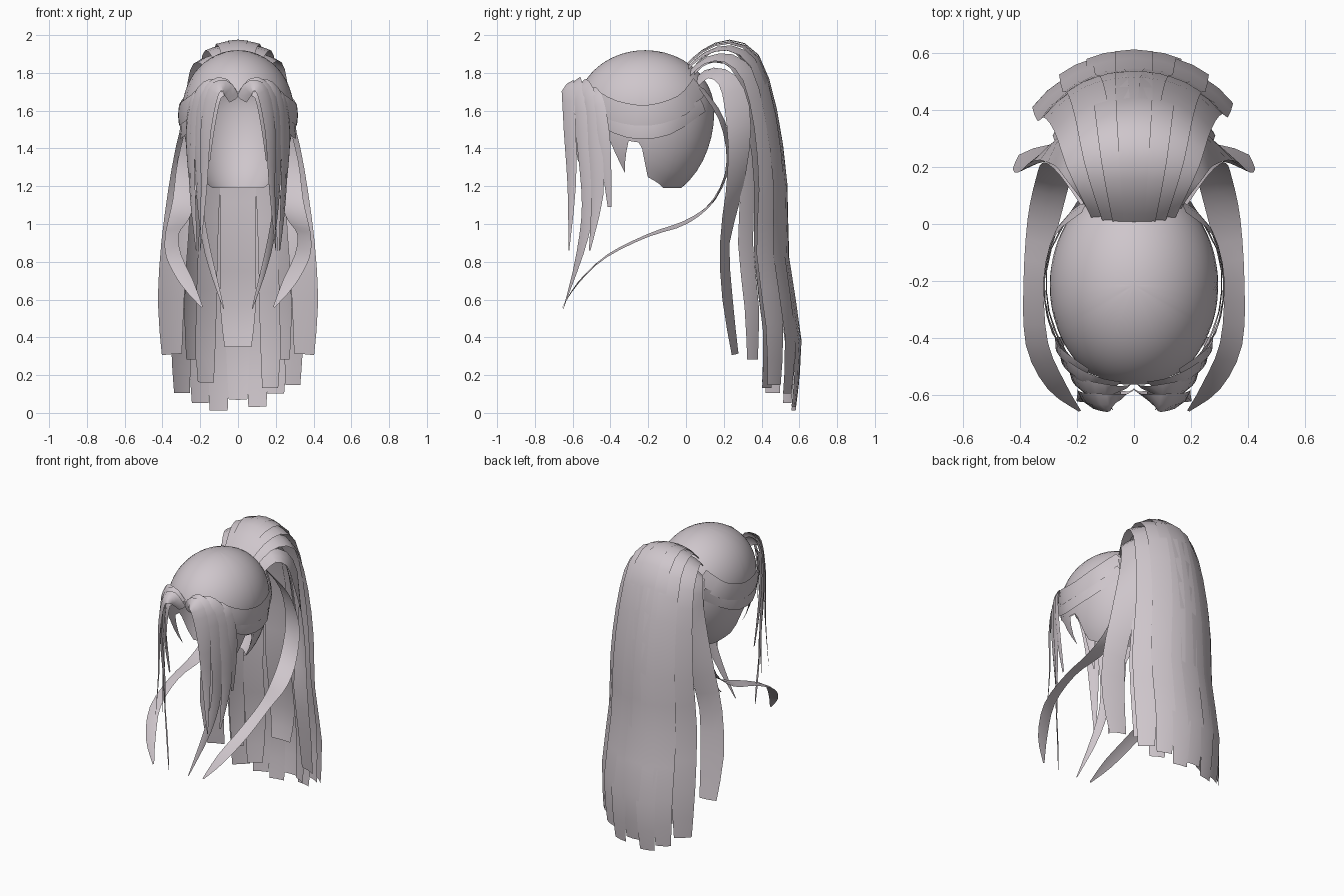
import bpy, math
from mathutils import Vector as V

if "Cube" in bpy.data.objects:
    bpy.data.objects.remove(bpy.data.objects["Cube"])

mat = bpy.data.materials.new("pale mauve grey")
mat.diffuse_color = (0.62, 0.565, 0.60, 1)
mat.use_nodes = True
mat.node_tree.nodes["Principled BSDF"].inputs["Base Color"].default_value = mat.diffuse_color


def make(name, verts, faces):
    me = bpy.data.meshes.new(name)
    me.from_pydata(verts, [], faces)
    me.materials.append(mat)
    me.polygons.foreach_set("use_smooth", [True] * len(faces))
    ob = bpy.data.objects.new(name, me)
    bpy.context.collection.objects.link(ob)
    return ob


def smooth(vals, steps):
    """Catmull-Rom samples through a list of vectors."""
    out, n = [], len(vals)
    for i in range(n - 1):
        a, b, c, d = (vals[max(0, min(n - 1, i + k))] for k in (-1, 0, 1, 2))
        for s in range(steps):
            t = s / steps
            out.append(0.5 * (2 * b + (c - a) * t + (2 * a - 5 * b + 4 * c - d) * t * t
                              + (3 * b - a - 3 * c + d) * t ** 3))
    return out + [vals[-1]]


def strip(name, pts, widths, centre=None, side=None, mirror=False, steps=3, bulge=0.1, centre_end=None):
    """Ribbon of hair facing away from a centre axis, or lying along a side vector."""
    if mirror:
        pts = [(-x, y, z) for x, y, z in pts]
        if side:
            side = (-side[0], side[1], side[2])
    p = smooth([V(q) for q in pts], steps)
    w = smooth([V((q, 0, 0)) for q in widths], steps)
    verts, faces = [], []
    for i, q in enumerate(p):
        tan = (p[min(i + 1, len(p) - 1)] - p[max(i - 1, 0)]).normalized()
        if side:
            across = V(side)
            across = (across - tan * across.dot(tan)).normalized()
        else:
            c = V(centre)
            if centre_end:  # twist towards a second axis on the way down
                t = min(1, max(0, (i / (len(p) - 1) - 0.4) / 0.35))
                c = c.lerp(V(centre_end), t)
            c.z = min(q.z, c.z)
            across = tan.cross(q - c).normalized()
        out = across.cross(tan)
        h = max(w[i].x, 0.004) / 2
        verts += [q - across * h, q + out * h * bulge, q + across * h]
        if i:
            k = 3 * i
            faces += [(k - 3, k - 2, k + 1, k), (k - 2, k - 1, k + 2, k + 1)]
    return make(name, verts, faces)


# Skull cap: ellipsoid trimmed by a hem height that depends on the angle from the front
HEM = [(0, 1.70), (28, 1.67), (42, 1.52), (56, 1.46), (66, 1.27), (75, 1.44),
       (86, 1.43), (92, 1.25), (120, 1.19), (180, 1.19)]


def hem(a):
    for (a0, z0), (a1, z1) in zip(HEM, HEM[1:]):
        if a <= a1:
            return z0 + (z1 - z0) * (a - a0) / (a1 - a0)


def radius(z):
    h = 0.32 if z > 1.6 else 0.48
    return math.sqrt(max(0, 1 - ((z - 1.6) / h) ** 2))


cols, rows = 120, 18
verts, faces = [(0, -0.215, 1.92)], []
for c in range(cols):
    deg = c * 360 / cols
    low = hem(min(deg, 360 - deg))
    h = 0.32 if low > 1.6 else 0.48
    end = math.pi / 2 - math.asin((low - 1.6) / h)
    for r in range(1, rows + 1):
        th = end * r / rows
        z = 1.6 + math.cos(th) * (0.32 if th < math.pi / 2 else 0.48)
        f, a = radius(z), math.radians(deg)
        verts.append((0.295 * f * math.sin(a), -0.215 - 0.365 * f * math.cos(a), z))
for c in range(cols):
    a, b = 1 + c * rows, 1 + (c + 1) % cols * rows
    faces.append((0, a, b))
    faces += [(a + r, a + r + 1, b + r + 1, b + r) for r in range(rows - 1)]
make("skull_cap", verts, faces)

# Swept bands hugging the sides of the cap
BANDS = [([(-0.51, 1.67), (-0.38, 1.60), (-0.2, 1.575), (-0.02, 1.63), (0.07, 1.73)], 0.11),
         ([(-0.47, 1.57), (-0.3, 1.495), (-0.1, 1.51), (0.09, 1.63)], 0.08)]
for m in (False, True):
    for n, (yz, wd) in enumerate(BANDS):
        pts = [(0.303 * math.sqrt(max(0.02, radius(z) ** 2 - ((y + 0.215) / 0.375) ** 2)) + 0.01, y, z)
               for y, z in yz]
        strip(f"side_band_{n}", pts, [wd] * len(pts), (0, -0.21, 1.6), mirror=m)

# Ponytail: strips blended between a high back path and a low side path
BACK = [(0, 0, 1.84), (0, 0.09, 1.92), (0, 0.23, 1.97), (0, 0.38, 1.89), (0, 0.475, 1.6),
        (0, 0.53, 1.2), (0, 0.54, 0.8), (0, 0.605, 0.35), (0, 0.58, 0.02)]
SIDE = [(0.13, 0.05, 1.74), (0.17, 0.13, 1.80), (0.22, 0.22, 1.76), (0.25, 0.27, 1.62), (0.28, 0.28, 1.4),
        (0.31, 0.25, 1.15), (0.335, 0.205, 0.9), (0.355, 0.22, 0.6), (0.35, 0.26, 0.31)]


def tail(name, deg, width, shrink=1.0, lift=0.0):
    s, c = math.sin(math.radians(deg)), math.cos(math.radians(deg))
    pts = []
    for i, (b, d) in enumerate(zip(BACK, SIDE)):
        y = d[1] + (b[1] - d[1]) * max(c, 0) ** 0.75
        z = d[2] + (b[2] - d[2]) * c
        pts.append((d[0] * s * shrink, 0.05 + (y - 0.05) * shrink,
                    z - (1 - shrink) * 0.25 * (i < 5) + lift * (i / 8) ** 3))
    k = [0.55, 0.65, 0.8, 0.95, 1, 1, 1, 1, 0.75]
    # outermost strips twist from facing sideways to facing backwards
    twist = (math.copysign(0.23, deg), -0.1, 1.55) if abs(deg) > 80 else None
    strip(name, pts, [width * q for q in k], (0, 0.17 if twist else 0.13, 1.55), steps=2, centre_end=twist)


for n, (deg, wd, lift) in enumerate([(0, 0.13, 0.05), (17, 0.13, 0), (-17, 0.13, -0.02), (35, 0.13, 0.03),
                                     (-35, 0.13, -0.02), (56, 0.14, 0.0), (-58, 0.15, -0.05),
                                     (90, 0.15, 0), (-90, 0.15, 0)]):
    tail(f"ponytail_strip_{n}", deg, wd, 1.0, lift)
for n, (deg, wd, lift) in enumerate([(0, 0.19, 0.33), (38, 0.13, 0.05), (-38, 0.13, 0.08),
                                     (64, 0.1, 0.1), (-64, 0.1, 0.1)]):
    tail(f"ponytail_inner_strip_{n}", deg, wd, 0.79, lift)

# Long loose locks sweeping forward
LOCK = [(0.16, 0.08, 1.72), (0.22, 0.19, 1.55), (0.26, 0.225, 1.33), (0.285, 0.15, 1.13), (0.32, 0, 1.01),
        (0.35, -0.2, 0.94), (0.34, -0.42, 0.83), (0.27, -0.57, 0.69), (0.19, -0.655, 0.56)]
for m in (False, True):
    strip("long_lock", LOCK, [0.06, 0.09, 0.12, 0.12, 0.11, 0.075, 0.08, 0.07, 0.01],
          side=(1, -0.2, -0.3), mirror=m)

# Parted fringe: arched locks falling on both sides of the face
FRINGE = [
    ([(0.02, -0.58, 1.66), (0.07, -0.62, 1.73), (0.13, -0.625, 1.70), (0.17, -0.615, 1.5),
      (0.18, -0.605, 1.2), (0.2, -0.62, 0.86)], [0.06, 0.08, 0.09, 0.085, 0.055, 0.005], -0.47),
    ([(0.03, -0.57, 1.69), (0.1, -0.59, 1.745), (0.18, -0.57, 1.66), (0.21, -0.54, 1.4),
      (0.2, -0.52, 1.1), (0.16, -0.56, 0.85), (0.075, -0.65, 0.55)],
     [0.06, 0.09, 0.09, 0.08, 0.07, 0.05, 0.005], -0.42),
    ([(0.06, -0.56, 1.70), (0.15, -0.55, 1.735), (0.22, -0.51, 1.65), (0.245, -0.48, 1.4),
      (0.24, -0.47, 1.15), (0.22, -0.51, 0.86)], [0.06, 0.08, 0.09, 0.08, 0.07, 0.01], -0.36),
    ([(0.16, -0.52, 1.70), (0.23, -0.48, 1.67), (0.265, -0.44, 1.5), (0.26, -0.42, 1.3),
      (0.24, -0.405, 1.09)], [0.06, 0.08, 0.07, 0.05, 0.02], -0.35),
    ([(0.05, -0.58, 1.70), (0.11, -0.6, 1.68), (0.14, -0.59, 1.53), (0.15, -0.57, 1.33)],
     [0.05, 0.06, 0.05, 0.005], -0.4),
]
for m in (False, True):
    for n, (pts, wd, cy) in enumerate(FRINGE):
        strip(f"fringe_lock_{n}", pts, wd, (0, cy, 1.6), mirror=m, bulge=0.25)
